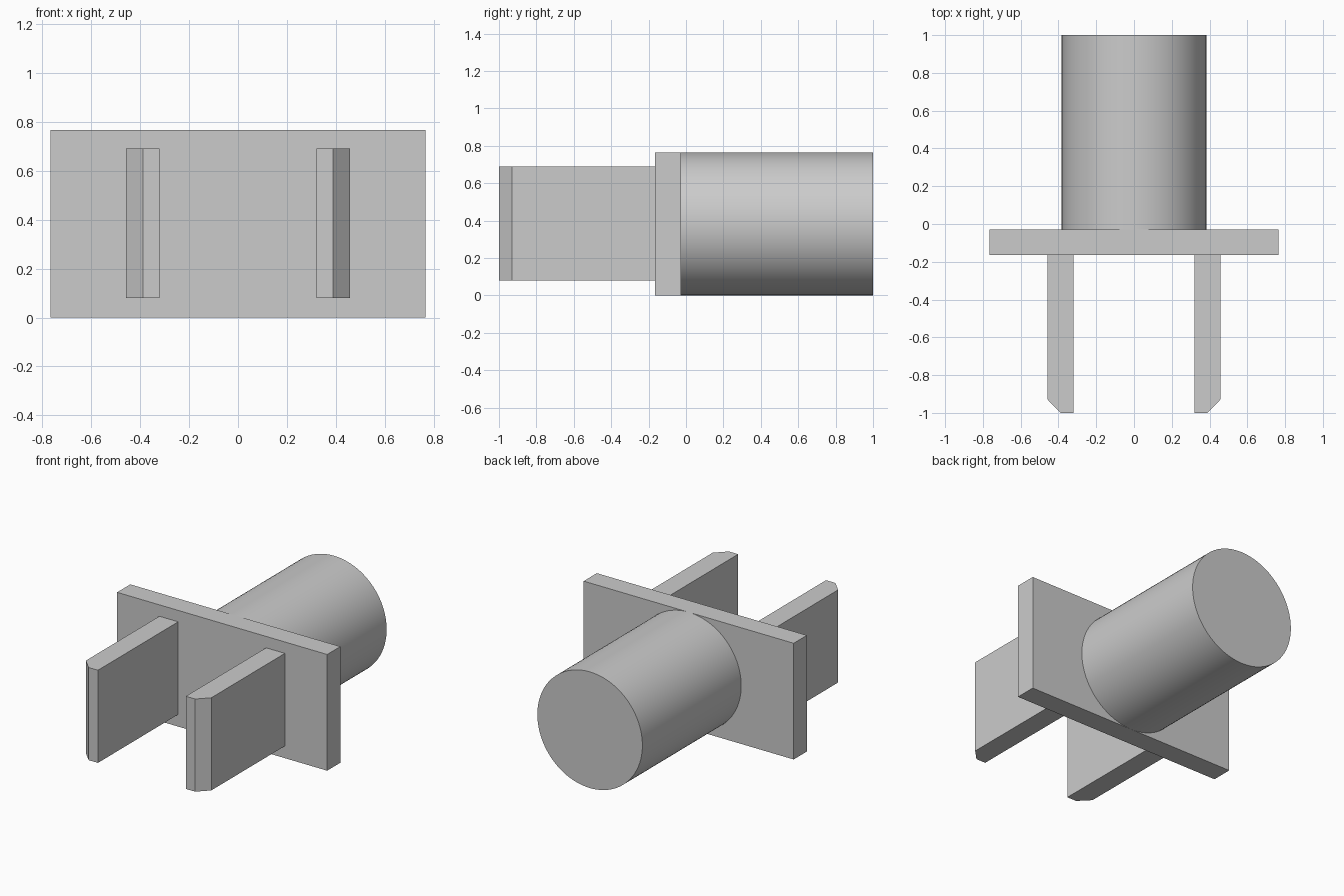
import bpy, bmesh, math

if "Cube" in bpy.data.objects:
    bpy.data.objects.remove(bpy.data.objects["Cube"])

PLATE_FRONT, PLATE_BACK = -0.165, -0.028
HEIGHT = 0.765


def extrude_outline(name, outline, z0, z1):
    """Closed prism from an xy outline between two heights."""
    bm = bmesh.new()
    face = bm.faces.new([bm.verts.new((x, y, z0)) for x, y in outline])
    top = bmesh.ops.extrude_face_region(bm, geom=[face])["geom"]
    bmesh.ops.translate(bm, vec=(0, 0, z1 - z0),
                        verts=[v for v in top if isinstance(v, bmesh.types.BMVert)])
    bmesh.ops.recalc_face_normals(bm, faces=bm.faces[:])
    mesh = bpy.data.meshes.new(name)
    bm.to_mesh(mesh)
    bm.free()
    obj = bpy.data.objects.new(name, mesh)
    bpy.context.collection.objects.link(obj)
    return obj


# Flange plate
w = 0.765
extrude_outline("flange_plate", [(-w, PLATE_FRONT), (w, PLATE_FRONT),
                                 (w, PLATE_BACK), (-w, PLATE_BACK)], 0, HEIGHT)

# Flat prongs with a chamfered outer tip, mirrored across x
prongs = extrude_outline("prongs", [(0.32, PLATE_FRONT), (0.32, -1), (0.388, -1),
                                    (0.457, -0.93), (0.457, PLATE_FRONT)], 0.08, 0.69)
prongs.modifiers.new("Mirror", "MIRROR").use_axis[0] = True

# Round body behind the plate
bpy.ops.mesh.primitive_cylinder_add(
    vertices=96, radius=HEIGHT / 2, depth=1 - PLATE_BACK,
    location=(0, (1 + PLATE_BACK) / 2, HEIGHT / 2), rotation=(math.pi / 2, 0, 0))
body = bpy.context.object
body.name = "round_body"
bpy.ops.object.shade_smooth_by_angle(angle=math.radians(30))
